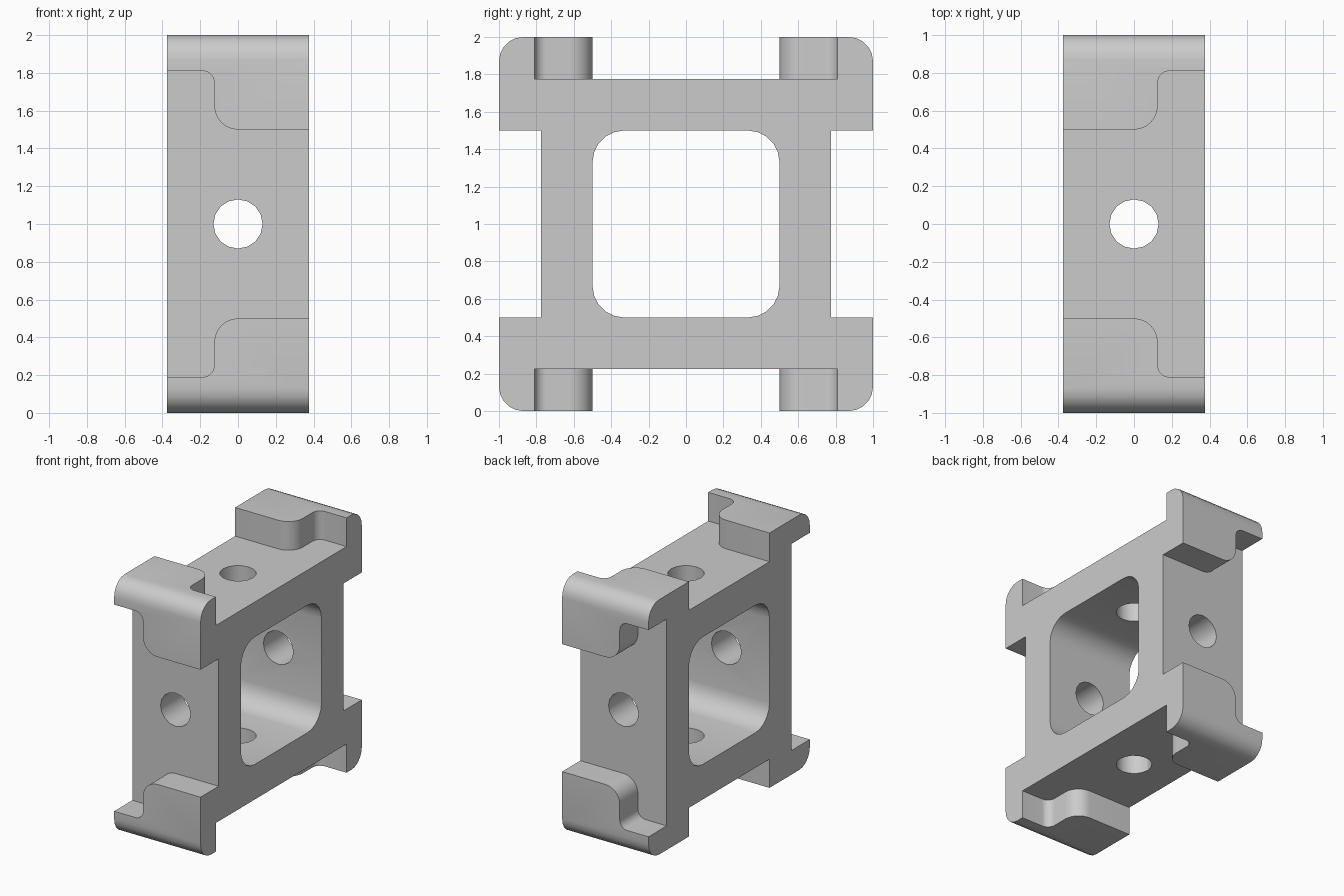
import bpy, bmesh, math
from mathutils import Vector, Matrix

cube = bpy.data.objects.get("Cube")
if cube:
    bpy.data.objects.remove(cube, do_unlink=True)

grey = bpy.data.materials.new("light grey")
grey.use_nodes = True
COLOUR = (0.6, 0.6, 0.6, 1)
grey.diffuse_color = COLOUR
grey.node_tree.nodes["Principled BSDF"].inputs["Base Color"].default_value = COLOUR

HALF, WIDTH, FLOOR = 1.0, 0.75, 0.775


def rounded(corners, steps=8):
    """Outline from (x, y, radius) corners of a polygon with right angles."""
    points = []
    for i, (x, y, radius) in enumerate(corners):
        c = Vector((x, y))
        if radius == 0:
            points.append(c)
            continue
        to_prev = (Vector(corners[i - 1][:2]) - c).normalized() * radius
        to_next = (Vector(corners[(i + 1) % len(corners)][:2]) - c).normalized() * radius
        for k in range(steps + 1):
            a = math.pi / 2 * k / steps
            points.append(c + to_prev * (1 - math.sin(a)) + to_next * (1 - math.cos(a)))
    return points


def square(half, radius):
    return rounded([(sx * half, sy * half, radius)
                    for sx, sy in ((-1, -1), (1, -1), (1, 1), (-1, 1))], 5)


def prism(name, outline, low, high, matrix):
    """Extrude an outline along local z, then place it with a matrix."""
    bm = bmesh.new()
    face = bm.faces.new([bm.verts.new((p[0], p[1], low)) for p in outline])
    grown = bmesh.ops.extrude_face_region(bm, geom=[face])["geom"]
    bmesh.ops.translate(bm, vec=(0, 0, high - low),
                        verts=[v for v in grown if isinstance(v, bmesh.types.BMVert)])
    bm.transform(matrix)
    bmesh.ops.recalc_face_normals(bm, faces=bm.faces)
    if bm.calc_volume(signed=True) < 0:
        bmesh.ops.reverse_faces(bm, faces=bm.faces)
    mesh = bpy.data.meshes.new(name)
    bm.to_mesh(mesh)
    bm.free()
    mesh.materials.append(grey)
    obj = bpy.data.objects.new(name, mesh)
    bpy.context.collection.objects.link(obj)
    return obj


# Square block with rounded outer corners, extruded across x
across = Matrix(((0, 0, 1, 0), (1, 0, 0, 0), (0, 1, 0, 0), (0, 0, 0, 1)))
frame = prism("frame", square(HALF, 0.13), -WIDTH / 2, WIDTH / 2, across)

# Central window
cutters = [prism("window_cutter", square(0.5, 0.17), -1, 1, across)]

# Stepped channel in the top, and in the back with its wide end on the other side
step = [(-0.5, 0.5, 0), (0.125, 0.5, 0.125), (0.125, 0.811, 0.065), (0.5, 0.811, 0)]
channel = rounded(step + [(x, -y, r) for x, y, r in reversed(step)])
top = Matrix.Identity(4)
back = Matrix.Rotation(-math.pi / 2, 4, 'X')
for turn, flip in ((top, 1), (back, -1)):
    outline = [(flip * p.x, p.y) for p in channel]
    cutters.append(prism("channel_cutter", outline, FLOOR, 1.2, turn))

# Round holes through the walls
circle = [(0.13 * math.cos(a), 0.13 * math.sin(a))
          for a in (k * math.tau / 16 for k in range(16))]
for turn in (top, back):
    cutters.append(prism("hole_cutter", circle, -1.3, 1.3, turn))

bpy.context.view_layer.objects.active = frame
for cutter in cutters:
    cutter.hide_render = True
    mod = frame.modifiers.new("cut", 'BOOLEAN')
    mod.operation, mod.solver, mod.object = 'DIFFERENCE', 'EXACT', cutter
    bpy.ops.object.modifier_apply(modifier=mod.name)
    bpy.data.objects.remove(cutter, do_unlink=True)

# Keep the upper back quarter and mirror it to the front and the bottom
bm = bmesh.new()
bm.from_mesh(frame.data)
for normal in ((0, 1, 0), (0, 0, 1)):
    bmesh.ops.bisect_plane(bm, geom=bm.verts[:] + bm.edges[:] + bm.faces[:],
                           plane_co=(0, 0, 0), plane_no=normal, clear_inner=True)
bm.to_mesh(frame.data)
bm.free()
mirror = frame.modifiers.new("mirror", 'MIRROR')
mirror.use_axis = (False, True, True)
mirror.merge_threshold = 0.0005
bpy.ops.object.modifier_apply(modifier=mirror.name)

# Stand on the ground and smooth the curved surfaces
frame.data.transform(Matrix.Translation((0, 0, HALF)))
bpy.ops.object.select_all(action='DESELECT')
frame.select_set(True)
bpy.ops.object.shade_smooth_by_angle(angle=math.radians(35))
